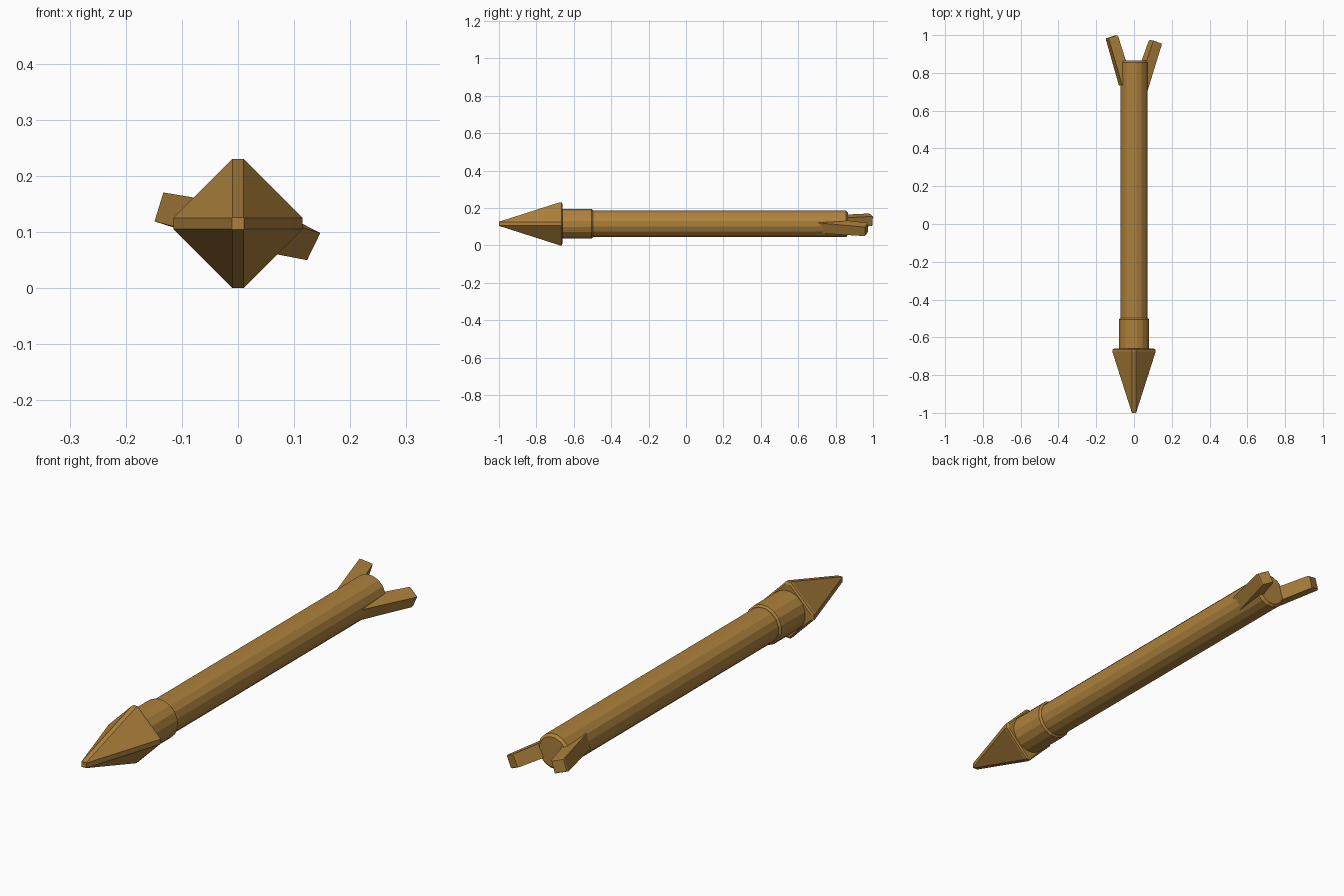
import bpy, bmesh, math
from mathutils import Vector

if "Cube" in bpy.data.objects:
    bpy.data.objects.remove(bpy.data.objects["Cube"])

ZC = 0.115   # height of the long axis

wood = bpy.data.materials.new("wood")
wood.diffuse_color = (0.42, 0.22, 0.045, 1)
wood.use_nodes = True
wood.node_tree.nodes["Principled BSDF"].inputs["Base Color"].default_value = wood.diffuse_color


def loft(name, rings):
    """Skin a list of equal-length point rings into a closed solid."""
    bm = bmesh.new()
    vs = [[bm.verts.new(p) for p in ring] for ring in rings]
    n = len(vs[0])
    for a, b in zip(vs, vs[1:]):
        for i in range(n):
            j = (i + 1) % n
            bm.faces.new((a[i], a[j], b[j], b[i]))
    bm.faces.new(vs[0])
    bm.faces.new(vs[-1])
    bmesh.ops.recalc_face_normals(bm, faces=bm.faces)
    me = bpy.data.meshes.new(name)
    bm.to_mesh(me)
    bm.free()
    me.materials.append(wood)
    ob = bpy.data.objects.new(name, me)
    bpy.context.collection.objects.link(ob)
    return ob


def circle(y, r, n=16):
    return [(r * math.cos(2 * math.pi * (i + 0.5) / n), y,
             ZC + r * math.sin(2 * math.pi * (i + 0.5) / n)) for i in range(n)]


def diamond(y, r, w=0.01):
    """Square on its corner, each corner cut to a narrow flat."""
    pts = [(r, -w), (r, w), (w, r), (-w, r), (-r, w), (-r, -w), (-w, -r), (w, -r)]
    return [(x, y, ZC + z) for x, z in pts]


def twig(name, end, direction, roll, half, length, grow):
    """Square stub whose end sits at `end`, thickening toward its root."""
    d = Vector(direction).normalized()
    u = Vector((math.cos(roll), 0, math.sin(roll)))
    u = (u - d * u.dot(d)).normalized()
    v = d.cross(u)
    end = Vector(end)
    rings = []
    for back, s in ((length, grow), (0.006, 1.0), (0, 0.9)):
        c = end - d * back
        rings.append([c + (u * a + v * b) * half * s
                      for a, b in ((1, 1), (-1, 1), (-1, -1), (1, -1))])
    return loft(name, rings)


# Pointed head with chamfered edges
loft("spear_head", [diamond(-1.0, 0.011), diamond(-0.675, 0.115),
                    diamond(-0.665, 0.115), diamond(-0.66, 0.106)])

# Collar behind the head
loft("collar", [circle(-0.67, 0.081), circle(-0.505, 0.081), circle(-0.497, 0.074)])

# Shaft with a chamfered butt
loft("shaft", [circle(-0.6, 0.0725), circle(0.855, 0.0725), circle(0.865, 0.062)])

# Two twig stubs at the tail
twig("left_twig", (-0.118, 0.991, 0.137), (-0.30, 1, 0.065),
     math.radians(-17), 0.027, 0.26, 1.12)
twig("right_twig", (0.114, 0.965, 0.085), (0.33, 1, -0.085),
     math.radians(-26), 0.027, 0.26, 1.15)
